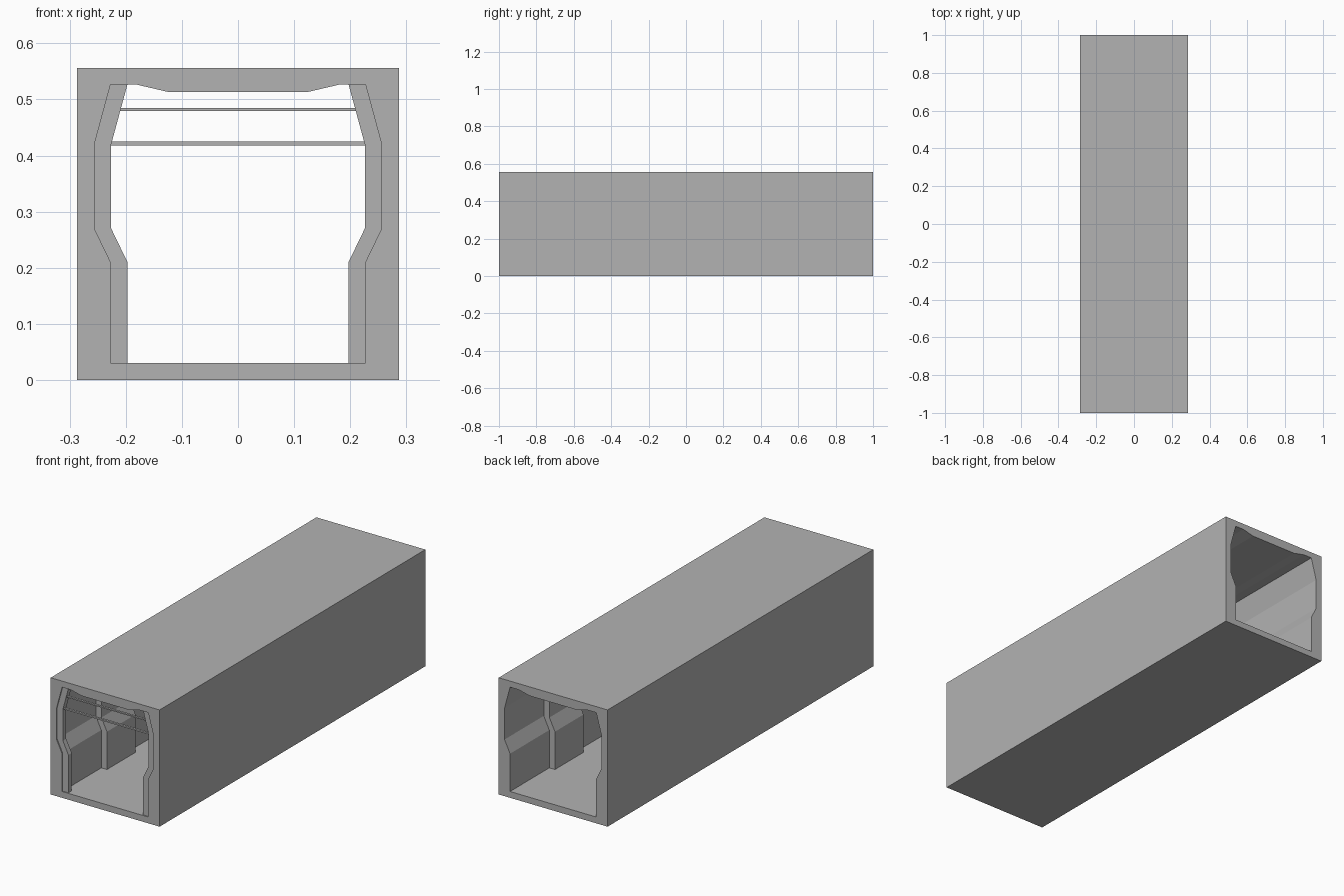
import bpy, bmesh

cube = bpy.data.objects.get("Cube")
if cube:
    bpy.data.objects.remove(cube, do_unlink=True)

gray = bpy.data.materials.new("concrete gray")
gray.use_nodes = True
color = (0.45, 0.45, 0.45, 1)
gray.diffuse_color = color
gray.node_tree.nodes["Principled BSDF"].inputs["Base Color"].default_value = color


def extrude_profile(name, points, y0, y1):
    """Solid prism from an (x, z) outline running along y."""
    bm = bmesh.new()
    face = bm.faces.new([bm.verts.new((x, y0, z)) for x, z in points])
    ext = bmesh.ops.extrude_face_region(bm, geom=[face], use_keep_orig=True)
    for v in ext["geom"]:
        if isinstance(v, bmesh.types.BMVert):
            v.co.y = y1
    bmesh.ops.recalc_face_normals(bm, faces=bm.faces)
    mesh = bpy.data.meshes.new(name)
    bm.to_mesh(mesh)
    bm.free()
    mesh.materials.append(gray)
    obj = bpy.data.objects.new(name, mesh)
    bpy.context.collection.objects.link(obj)
    return obj


def tube(name, outer, inner, y0, y1):
    """Closed shell between two outlines of different point counts."""
    bm = bmesh.new()
    caps = []
    for y in (y0, y1):
        edges = []
        for outline in (outer, inner):
            vs = [bm.verts.new((x, y, z)) for x, z in outline]
            edges += [bm.edges.new((vs[i - 1], vs[i])) for i in range(len(vs))]
        caps.append(edges)
    for a, b in zip(*caps):
        bm.faces.new((a.verts[0], a.verts[1], b.verts[1], b.verts[0]))
    for edges in caps:
        bmesh.ops.triangle_fill(bm, edges=edges, use_beauty=True)
    bmesh.ops.recalc_face_normals(bm, faces=bm.faces)
    bmesh.ops.dissolve_limit(bm, angle_limit=0.01, verts=bm.verts, edges=bm.edges)
    mesh = bpy.data.meshes.new(name)
    bm.to_mesh(mesh)
    bm.free()
    mesh.materials.append(gray)
    obj = bpy.data.objects.new(name, mesh)
    bpy.context.collection.objects.link(obj)
    return obj


# Tunnel shell: square outside, stepped walls and dropped ceiling inside
wall = [(0.227, 0.03), (0.227, 0.21), (0.256, 0.27), (0.256, 0.42), (0.227, 0.527)]
half = wall + [(0.183, 0.527), (0.123, 0.513)]
inner = half + [(-x, z) for x, z in reversed(half)]
outer = [(0.287, 0), (0.287, 0.556), (-0.287, 0.556), (-0.287, 0)]
tube("tunnel_shell", outer, inner, -1, 1)

# Ribs follow the wall outline, set inward by their depth
rib = wall + [(x - 0.03, z) for x, z in reversed(wall)]


def add_rib(name, side, y0, y1):
    extrude_profile(name, [(side * x, z) for x, z in rib], y0, y1)


for label, side in (("left", 1), ("right", -1)):
    add_rib(label + "_front_frame", side, -0.995, -0.97)
    add_rib(label + "_wall_rib", side, side * 0.49, side * 0.705)

# Thin bars across the front frame
for name, z0, z1, x in (("lower_bar", 0.418, 0.425, 0.227), ("upper_bar", 0.479, 0.485, 0.211)):
    extrude_profile(name, [(-x, z0), (x, z0), (x, z1), (-x, z1)], -0.99, -0.98)
